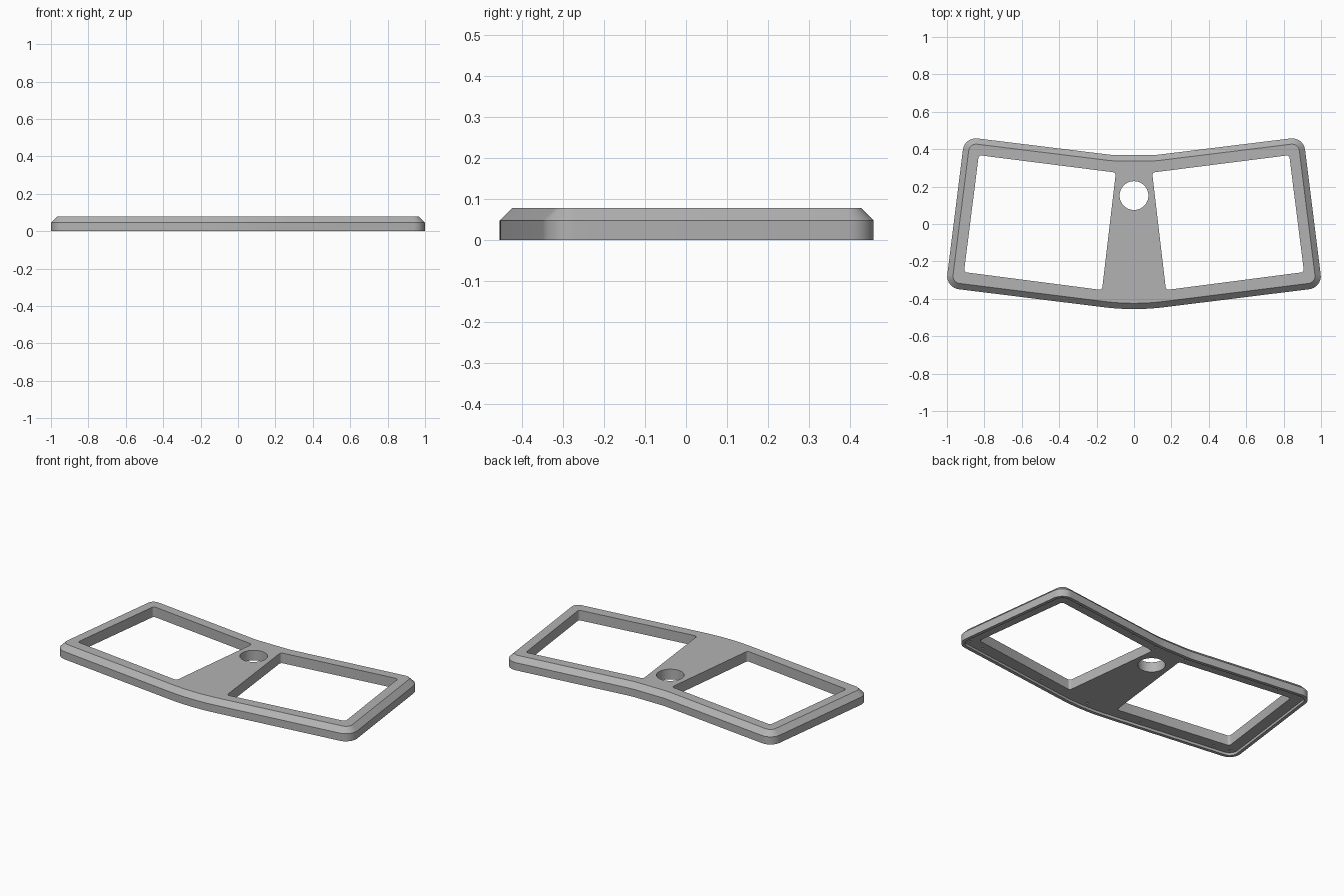
import bpy, bmesh, math
from mathutils import Vector

cube = bpy.data.objects.get("Cube")
if cube:
    bpy.data.objects.remove(cube, do_unlink=True)

TOP, SHOULDER, RECESS = 0.078, 0.047, 0.016
CHAMFER, RIM = 0.031, 0.02

grey = bpy.data.materials.new("grey plastic")
grey.use_nodes = True
colour = (0.45, 0.45, 0.45, 1)
grey.diffuse_color = colour
grey.node_tree.nodes["Principled BSDF"].inputs["Base Color"].default_value = colour


def rounded(corners, segments=8):
    """Closed counter-clockwise outline from (x, y, corner radius)."""
    out = []
    for i, (x, y, r) in enumerate(corners):
        p = Vector((x, y))
        a = (Vector(corners[i - 1][:2]) - p).normalized()
        b = (Vector(corners[(i + 1) % len(corners)][:2]) - p).normalized()
        half = a.angle(b) / 2
        centre = p + (a + b).normalized() * (r / math.sin(half))
        start = p + a * (r / math.tan(half)) - centre
        end = p + b * (r / math.tan(half)) - centre
        turn = math.atan2(start.x * end.y - start.y * end.x, start.dot(end))
        for k in range(segments + 1):
            t = turn * k / segments
            c, s = math.cos(t), math.sin(t)
            out.append(centre + Vector((start.x * c - start.y * s, start.x * s + start.y * c)))
    return out


def inset(points, d):
    out = []
    for i, p in enumerate(points):
        e = (p - points[i - 1]).normalized()
        f = (points[(i + 1) % len(points)] - p).normalized()
        n, m = Vector((-e.y, e.x)), Vector((-f.y, f.x))
        out.append(p + (n + m) * (d / (1 + n.dot(m))))
    return out


def circle(x, y, r, n):
    return [Vector((x + r * math.cos(math.tau * k / n), y + r * math.sin(math.tau * k / n)))
            for k in range(n)]


def mirrored(corners):
    return [(-x, y, r) for x, y, r in reversed(corners)]


bm = bmesh.new()


def ring(points, z):
    return [bm.verts.new((p.x, p.y, z)) for p in points]


def wall(a, b):
    for i in range(len(a)):
        j = (i + 1) % len(a)
        bm.faces.new((a[i], a[j], b[j], b[i]))


def cap(rings):
    """Flat face bounded by the first ring, with the others as holes."""
    edges = [bm.edges.get((r[i - 1], r[i])) for r in rings for i in range(len(r))]
    bmesh.ops.triangle_fill(bm, use_beauty=True, edges=edges)


# Swept outer outline with rounded corners and a chamfered shoulder
right_side = [(1.007, -0.34, 0.07), (0.906, 0.466, 0.07), (0.11, 0.368, 0.5)]
outline = rounded([(0, -0.465, 1.3)] + right_side + mirrored(right_side))
lip = inset(outline, RIM)
lip_top, lip_foot = ring(lip, RECESS), ring(lip, 0)
foot, shoulder = ring(outline, 0), ring(outline, SHOULDER)
crown = ring(inset(outline, CHAMFER), TOP)
for low, high in ((lip_top, lip_foot), (lip_foot, foot), (foot, shoulder), (shoulder, crown)):
    wall(low, high)
top_rings, under_rings = [crown], [lip_top]

# Two window openings and the round opening in the centre web
window = [(0.171, -0.353, 0.015), (0.909, -0.257, 0.015),
          (0.83, 0.368, 0.015), (0.097, 0.275, 0.015)]
for shape in (rounded(window, 4), rounded(mirrored(window), 4), circle(0, 0.152, 0.077, 48)):
    low, high = ring(shape, RECESS), ring(shape, TOP)
    wall(low, high)
    under_rings.append(low)
    top_rings.append(high)

# Small blind screw holes around the underside
screws = [(0.86, 0.405), (0.72, 0.395), (0.29, 0.34), (0.11, 0.315),
          (0.94, -0.295), (0.84, -0.31), (0.36, -0.372)]
for x, y in screws + [(-x, y) for x, y in screws] + [(0, -0.405)]:
    hole = circle(x, y, 0.007, 10)
    mouth, end = ring(hole, RECESS), ring(hole, 0.045)
    wall(mouth, end)
    bm.faces.new(end)
    under_rings.append(mouth)

cap(top_rings)
cap(under_rings)
bmesh.ops.recalc_face_normals(bm, faces=bm.faces)

mesh = bpy.data.meshes.new("window_frame")
bm.to_mesh(mesh)
bm.free()
mesh.materials.append(grey)
frame = bpy.data.objects.new("window_frame", mesh)
bpy.context.collection.objects.link(frame)
bpy.context.view_layer.objects.active = frame
frame.select_set(True)
bpy.ops.object.shade_smooth_by_angle(angle=math.radians(30))
